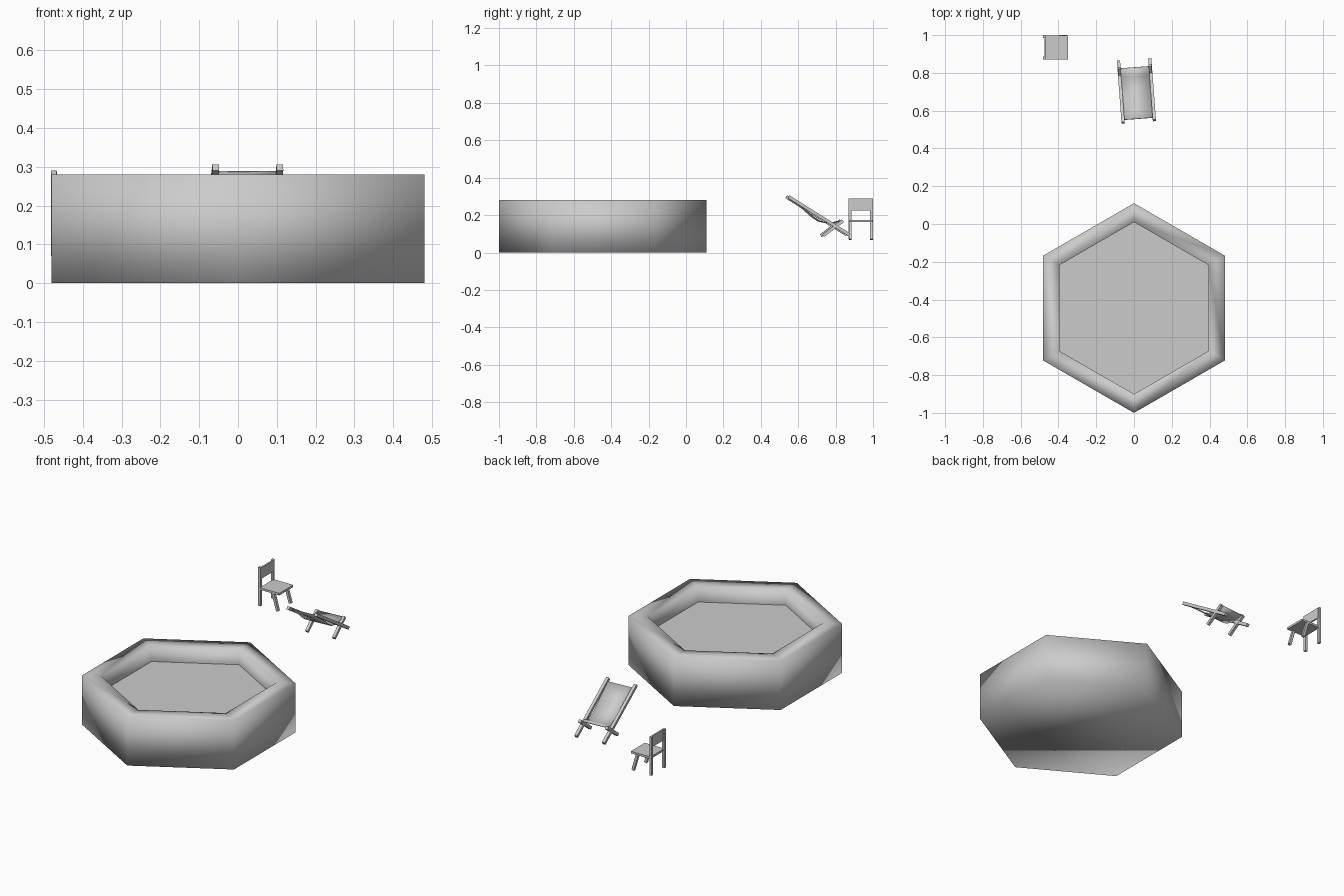
import bpy, bmesh, math
from mathutils import Vector, Matrix

if "Cube" in bpy.data.objects:
    bpy.data.objects.remove(bpy.data.objects["Cube"])


def add_mesh(name, verts, faces, smooth=False, matrix=None):
    me = bpy.data.meshes.new(name)
    me.from_pydata([tuple(v) for v in verts], [], faces)
    bm = bmesh.new()
    bm.from_mesh(me)
    bmesh.ops.recalc_face_normals(bm, faces=bm.faces)
    bm.to_mesh(me)
    bm.free()
    for p in me.polygons:
        p.use_smooth = smooth
    ob = bpy.data.objects.new(name, me)
    bpy.context.collection.objects.link(ob)
    if matrix is not None:
        ob.matrix_world = matrix
    return ob


BOX = [(0, 1, 3, 2), (4, 6, 7, 5), (0, 4, 5, 1), (2, 3, 7, 6), (0, 2, 6, 4), (1, 5, 7, 3)]


def box(name, lo, hi, smooth=False):
    verts = [(x, y, z) for x in (lo[0], hi[0]) for y in (lo[1], hi[1]) for z in (lo[2], hi[2])]
    return add_mesh(name, verts, BOX, smooth)


def beam(name, a, b, side, w, t, matrix=None):
    """Square bar from a to b; side is the direction of its width w."""
    a, b, s = Vector(a), Vector(b), Vector(side)
    n = (b - a).cross(s).normalized()
    verts = [e + s * (i * w / 2) + n * (j * t / 2) for e in (a, b) for i in (-1, 1) for j in (-1, 1)]
    return add_mesh(name, verts, BOX, False, matrix)


# Hexagonal pool: smooth-shaded wall with a vertical inner side
def hexagon(r, z):
    return [(r * math.cos(math.radians(90 + 60 * k)),
             r * math.sin(math.radians(90 + 60 * k)) - 0.445, z) for k in range(6)]


rings = [(0.555, 0), (0.555, 0.28), (0.455, 0.28), (0.455, 0.19)]
verts = [v for r in rings for v in hexagon(*r)]
faces = [(6 * i + k, 6 * i + (k + 1) % 6, 6 * i + 6 + (k + 1) % 6, 6 * i + 6 + k)
         for i in range(3) for k in range(6)]
faces.append(tuple(range(5, -1, -1)))
add_mesh("pool_wall", verts, faces, smooth=True)
water = add_mesh("pool_water", hexagon(0.455, 0.19), [tuple(range(6))])
if water.data.polygons[0].normal.z < 0:
    water.data.flip_normals()

# Upright chair facing +x
box("chair_seat", (-0.474, 0.872, 0.163), (-0.35, 0.998, 0.175))
box("chair_backrest", (-0.475, 0.875, 0.226), (-0.466, 0.995, 0.288))
for i, y in enumerate((0.878, 0.992)):
    box(f"chair_back_post_{i}", (-0.482, y - 0.008, 0.07), (-0.468, y + 0.008, 0.29))
    beam(f"chair_front_leg_{i}", (-0.39, y, 0.166), (-0.362, y, 0.07), (0, 1, 0), 0.015, 0.015)

# Deck chair, turned slightly about z
M = Matrix.Translation((0.013, 0.705, 0)) @ Matrix.Rotation(math.radians(4.3), 4, 'Z')
for i, s in enumerate((-1, 1)):
    beam(f"deck_rail_{i}", (s * 0.083, -0.163, 0.298), (s * 0.083, 0.162, 0.095),
         (1, 0, 0), 0.017, 0.017, M)
    beam(f"deck_leg_{i}", (s * 0.081, 0.022, 0.09), (s * 0.081, 0.128, 0.17),
         (1, 0, 0), 0.016, 0.017, M)

# Sagging cloth slung between head and front of the deck chair
profile = [(-0.148, 0.287), (-0.08, 0.236), (-0.03, 0.192), (0.005, 0.168),
           (0.04, 0.16), (0.08, 0.16), (0.125, 0.17)]
verts = [(x, v, z) for v, z in profile for x in (-0.076, 0.076)]
faces = [(2 * i, 2 * i + 1, 2 * i + 3, 2 * i + 2) for i in range(len(profile) - 1)]
cloth = add_mesh("deck_cloth", verts, faces, True, M)
sol = cloth.modifiers.new("thickness", 'SOLIDIFY')
sol.thickness = 0.004
sol.offset = 0
